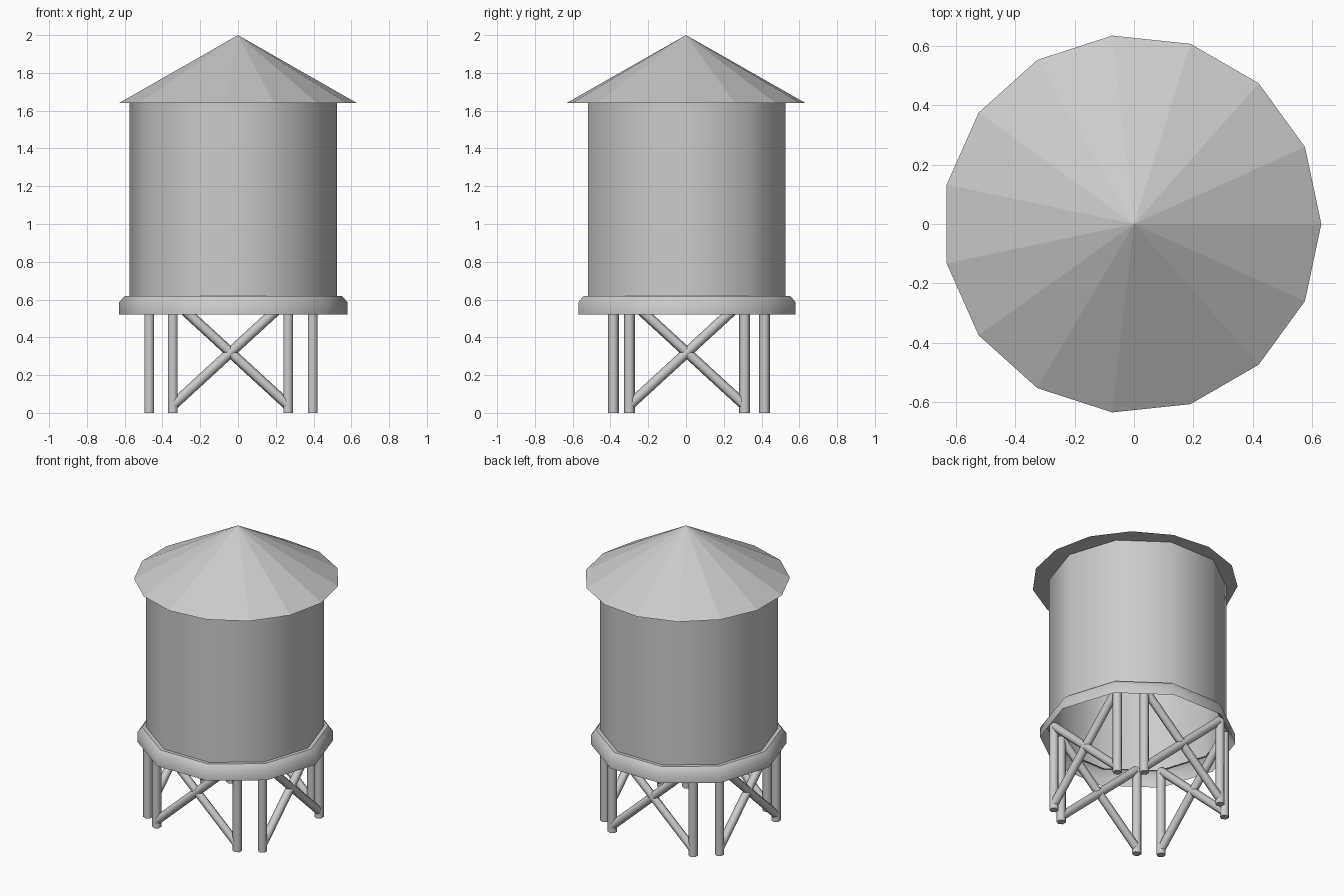
import bpy, bmesh, math
from mathutils import Vector

if "Cube" in bpy.data.objects:
    bpy.data.objects.remove(bpy.data.objects["Cube"])

CX, CY = -0.025, 0.005


def make_object(name, bm, smooth_angle=None):
    bmesh.ops.recalc_face_normals(bm, faces=bm.faces)
    me = bpy.data.meshes.new(name)
    bm.to_mesh(me)
    bm.free()
    ob = bpy.data.objects.new(name, me)
    bpy.context.collection.objects.link(ob)
    if smooth_angle:
        bpy.ops.object.select_all(action='DESELECT')
        ob.select_set(True)
        bpy.context.view_layer.objects.active = ob
        bpy.ops.object.shade_smooth_by_angle(angle=math.radians(smooth_angle))
    return ob


def lathe(name, profile, sides, smooth_angle):
    """Open shell swept from (radius, z) pairs."""
    bm = bmesh.new()
    rings = [[bm.verts.new((CX + r * math.cos(math.tau * i / sides),
                            CY + r * math.sin(math.tau * i / sides), z))
              for i in range(sides)] for r, z in profile]
    for a, b in zip(rings, rings[1:]):
        for i in range(sides):
            j = (i + 1) % sides
            bm.faces.new((a[i], a[j], b[j], b[i]))
    return make_object(name, bm, smooth_angle)


def add_tube(bm, p, q, radius, sides=6):
    """Capped tube between two points."""
    p, q = Vector(p), Vector(q)
    d = q - p
    geom = bmesh.ops.create_cone(bm, cap_ends=True, segments=sides,
                                 radius1=radius, radius2=radius, depth=d.length)
    rot = d.to_track_quat('Z', 'Y')
    for v in geom['verts']:
        v.co = rot @ v.co + (p + q) / 2


# Roof: flat-shaded 15-sided cone with a flat underside
bm = bmesh.new()
bmesh.ops.create_cone(bm, cap_ends=True, segments=15, radius1=0.637,
                      radius2=0, depth=0.36)
a = Vector((1, 0, 0))
first = max(bm.verts, key=lambda v: v.co.x).co
turn = -math.atan2(first.y, first.x)
for v in bm.verts:
    x, y = v.co.x, v.co.y
    v.co.x = x * math.cos(turn) - y * math.sin(turn) - 0.007
    v.co.y = x * math.sin(turn) + y * math.cos(turn)
    v.co.z += 1.82
    if v.co.z > 1.9:
        v.co.x = 0
make_object("roof", bm)

# Tank wall: smooth ten-sided tube, open at the bottom
lathe("tank_wall", [(0.55, 0.61), (0.55, 1.64)], 10, 40)

# Base rim with a bevelled upper edge
lathe("base_rim", [(0.605, 0.52), (0.605, 0.585), (0.575, 0.62), (0.55, 0.62)], 10, 50)

# Four leg frames, each two posts and a crossed brace
frames = {
    "front": ((-0.345, -0.385), (0.265, -0.385)),
    "right": ((0.395, -0.30), (0.395, 0.31)),
    "back": ((0.265, 0.415), (-0.345, 0.415)),
    "left": ((-0.47, 0.31), (-0.47, -0.30)),
}
for side, (p, q) in frames.items():
    bm = bmesh.new()
    for c in (p, q):
        add_tube(bm, (*c, 0), (*c, 0.60), 0.029)
    add_tube(bm, (*p, 0.04), (*q, 0.60), 0.027)
    add_tube(bm, (*q, 0.04), (*p, 0.60), 0.027)
    make_object(side + "_leg_frame", bm, 65)
